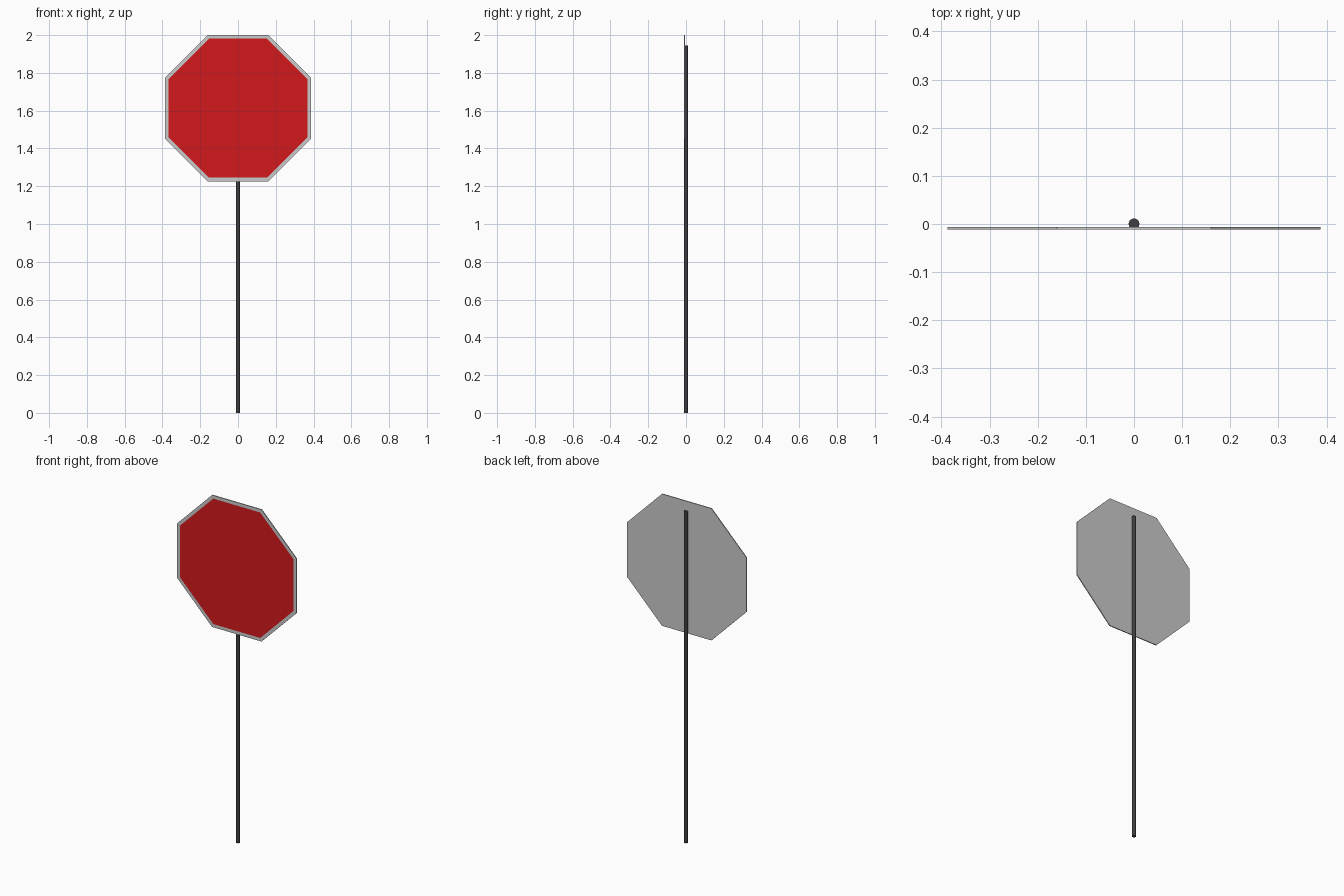
import bpy, bmesh, math
from mathutils import Matrix

if "Cube" in bpy.data.objects:
    bpy.data.objects.remove(bpy.data.objects["Cube"])


def material(name, rgb):
    m = bpy.data.materials.new(name)
    m.diffuse_color = (*rgb, 1)
    m.use_nodes = True
    m.node_tree.nodes["Principled BSDF"].inputs["Base Color"].default_value = m.diffuse_color
    return m


grey = material("plate_grey", (0.6, 0.6, 0.6))
red = material("sign_red", (0.65, 0.01, 0.012))
dark = material("pole_dark", (0.05, 0.05, 0.055))

# Octagonal plate with a narrow grey border around the red front face
APOTHEM, FRONT, BACK, BORDER = 0.387, -0.0115, -0.006, 0.019
bm = bmesh.new()
radius = APOTHEM / math.cos(math.pi / 8)
bmesh.ops.create_cone(bm, cap_ends=True, segments=8, radius1=radius,
                      radius2=radius, depth=BACK - FRONT)
turn = Matrix.Rotation(math.pi / 2, 4, 'X')
# Make a side flat on top, whatever the starting angle of the primitive
first = max(bm.verts, key=lambda v: v.co.y)
offset = math.pi / 8 - math.atan2(first.co.y, first.co.x)
bmesh.ops.transform(bm, verts=bm.verts, matrix=Matrix.Translation(
    (0, (FRONT + BACK) / 2, 2 - APOTHEM)) @ turn @ Matrix.Rotation(offset, 4, 'Z'))
bm.normal_update()
front = min(bm.faces, key=lambda f: f.normal.y)
bmesh.ops.inset_region(bm, faces=[front], thickness=BORDER, use_even_offset=True)
front.material_index = 1
mesh = bpy.data.meshes.new("sign_plate")
bm.to_mesh(mesh)
bm.free()
mesh.materials.append(grey)
mesh.materials.append(red)
bpy.context.collection.objects.link(bpy.data.objects.new("sign_plate", mesh))

# Round pole behind the plate
HEIGHT = 1.945
bpy.ops.mesh.primitive_cylinder_add(vertices=16, radius=0.0112, depth=HEIGHT,
                                    location=(0, 0.0003, HEIGHT / 2))
pole = bpy.context.object
pole.name = "pole"
pole.data.materials.append(dark)
bpy.ops.object.shade_smooth_by_angle()
